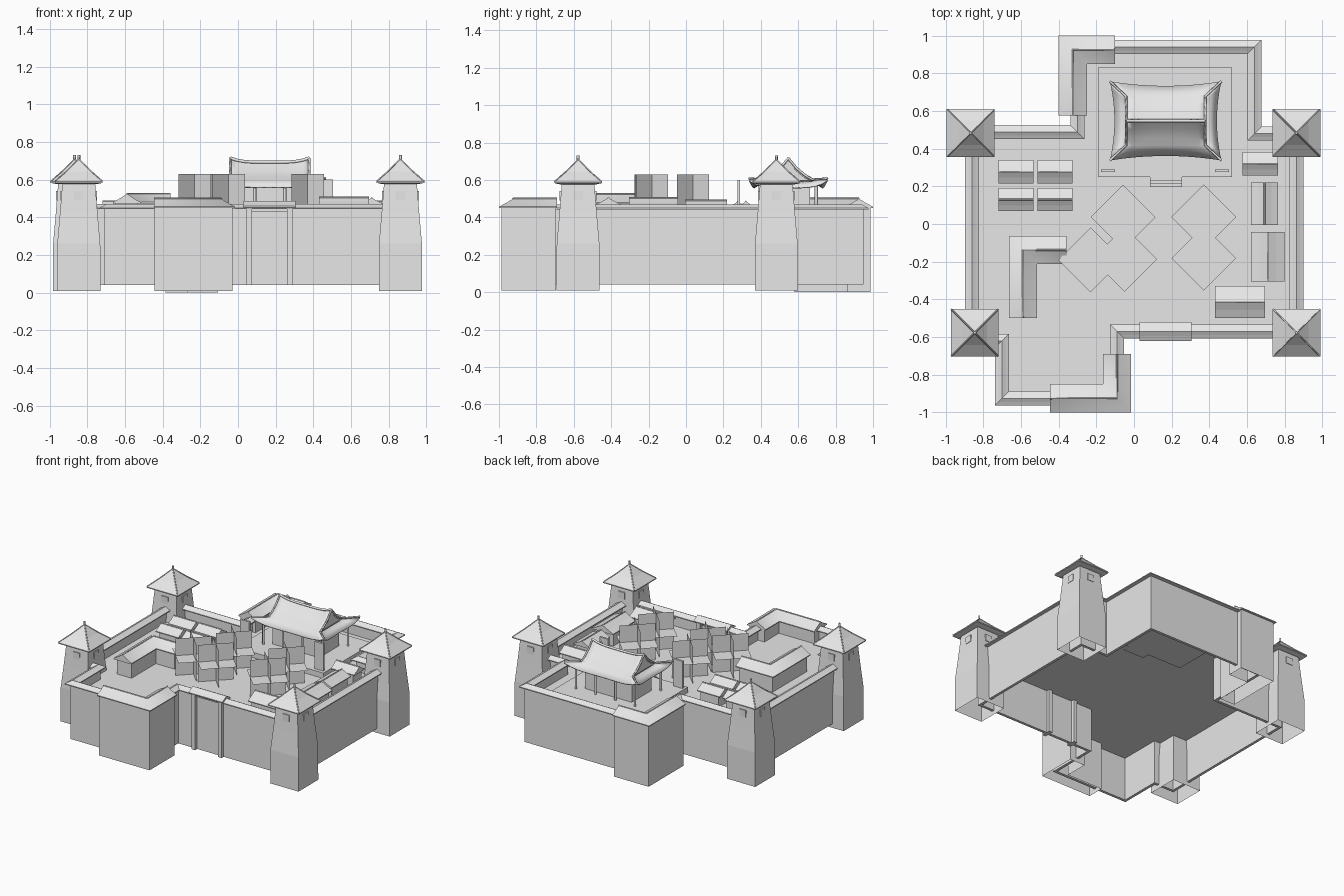
import bpy, bmesh
from mathutils import Vector

cube = bpy.data.objects.get("Cube")
if cube:
    bpy.data.objects.remove(cube)

GREY = bpy.data.materials.new("plain_grey")
GREY.use_nodes = True
GREY.diffuse_color = (0.8, 0.8, 0.8, 1)
GREY.node_tree.nodes["Principled BSDF"].inputs["Base Color"].default_value = (0.8, 0.8, 0.8, 1)

GROUND = 0.36


def finish(name, bm, smooth=0):
    bmesh.ops.remove_doubles(bm, verts=bm.verts, dist=0.0005)
    bmesh.ops.recalc_face_normals(bm, faces=bm.faces)
    me = bpy.data.meshes.new(name)
    bm.to_mesh(me)
    bm.free()
    me.materials.append(GREY)
    ob = bpy.data.objects.new(name, me)
    bpy.context.collection.objects.link(ob)
    if smooth:
        bpy.ops.object.select_all(action='DESELECT')
        ob.select_set(True)
        bpy.context.view_layer.objects.active = ob
        bpy.ops.object.shade_smooth_by_angle(angle=smooth)
    return ob


def box(name, x0, x1, y0, y1, z0, z1):
    bm = bmesh.new()
    bmesh.ops.create_cube(bm, size=1)
    for v in bm.verts:
        v.co = ((x0 + x1) / 2 + v.co.x * (x1 - x0),
                (y0 + y1) / 2 + v.co.y * (y1 - y0),
                (z0 + z1) / 2 + v.co.z * (z1 - z0))
    return finish(name, bm)


def sweep(name, path, section, loop=False, closed=True, smooth=0):
    """Carry a (side, height) section along a flat path with mitred corners."""
    bm = bmesh.new()
    pts = [Vector(p) for p in path]
    n, m = len(pts), len(section)
    rings = []
    for i, p in enumerate(pts):
        dirs = []
        if loop or i > 0:
            dirs.append((p - pts[i - 1]).normalized())
        if loop or i < n - 1:
            dirs.append((pts[(i + 1) % n] - p).normalized())
        sides = [Vector((-d.y, d.x)) for d in (dirs[0], dirs[-1])]
        mitre = (sides[0] + sides[1]) / (1 + sides[0].dot(sides[1]))
        rings.append([bm.verts.new((*(p + mitre * o), z)) for o, z in section])
    for i in range(n if loop else n - 1):
        a, b = rings[i], rings[(i + 1) % n]
        for j in range(m if closed else m - 1):
            k = (j + 1) % m
            bm.faces.new((a[j], a[k], b[k], b[j]))
    if not loop:
        bm.faces.new(rings[0])
        bm.faces.new(rings[-1])
    return finish(name, bm, smooth)


def tube(name, pts, r):
    cu = bpy.data.curves.new(name, 'CURVE')
    cu.dimensions = '3D'
    cu.bevel_depth = r
    cu.bevel_resolution = 0
    cu.use_fill_caps = True
    sp = cu.splines.new('POLY')
    sp.points.add(len(pts) - 1)
    for q, p in zip(sp.points, pts):
        q.co = (*p, 1)
    cu.materials.append(GREY)
    bpy.context.collection.objects.link(bpy.data.objects.new(name, cu))


def gable(w, eave, ridge):
    mid = eave + (ridge - eave) * 0.45
    return [(-w, eave), (-w / 2, mid), (0, ridge), (w / 2, mid), (w, eave),
            (w, eave - 0.007), (-w, eave - 0.007)]


def building(name, path, w, base, eave, ridge, inset=0.02, smooth=0):
    """Gabled roof over a slightly narrower body that is open below."""
    sweep(name + "_roof", path, gable(w, eave, ridge), smooth=smooth)
    pts = [Vector(p) for p in path]
    a = pts[0] + (pts[1] - pts[0]).normalized() * inset
    b = pts[-1] + (pts[-2] - pts[-1]).normalized() * inset
    h = w - 0.014
    sweep(name + "_body", [a] + pts[1:-1] + [b],
          [(-h, base), (-h, eave), (h, eave), (h, base)], closed=False)
    tube(name + "_ridge", [(*p, ridge) for p in pts], 0.005)


# Raised ground and the enclosing wall with its coping
OUTLINE = [(0.862, 0.48), (0.64, 0.48), (0.64, 0.94), (-0.3, 0.94), (-0.3, 0.488),
           (-0.86, 0.488), (-0.86, -0.62), (-0.7, -0.62), (-0.7, -0.925),
           (-0.09, -0.925), (-0.09, -0.57), (0.862, -0.57)]
bm = bmesh.new()
bm.faces.new([bm.verts.new((x, y, GROUND)) for x, y in OUTLINE])
ground = finish("ground", bm)
if ground.data.polygons[0].normal.z < 0:
    ground.data.flip_normals()
sweep("wall", OUTLINE, [(-0.01, 0.04), (-0.01, 0.45), (0.01, 0.45), (0.01, 0.04)], loop=True)
sweep("wall_coping", OUTLINE, gable(0.037, 0.45, 0.47), loop=True)

# Corner bastions
building("front_bastion", [(-0.09, -0.69), (-0.09, -0.925), (-0.447, -0.925)],
         0.075, 0.01, 0.457, 0.5, 0.005, smooth=1.0)
building("back_bastion", [(-0.325, 0.575), (-0.325, 0.925), (-0.10, 0.925)],
         0.075, 0.0, 0.457, 0.5, 0.005, smooth=1.0)

# Gate in the front wall
sweep("gate_roof", [(0.03, -0.57), (0.305, -0.57)], gable(0.05, 0.46, 0.487))
for side, x in (("right", 0.06), ("left", 0.275)):
    box("gate_post_" + side, x - 0.014, x + 0.014, -0.605, -0.535, 0.04, 0.46)
box("gate_lintel", 0.06, 0.275, -0.595, -0.545, 0.43, 0.46)


# Watch towers
def tower(name, cx, cy):
    def stack(part, levels):
        bm = bmesh.new()
        rings = [[bm.verts.new((cx + sx * h, cy + sy * h, z))
                  for sx, sy in ((-1, -1), (1, -1), (1, 1), (-1, 1))] for h, z in levels]
        for a, b in zip(rings, rings[1:]):
            for j in range(4):
                bm.faces.new((a[j], a[j - 1], b[j - 1], b[j]))
        finish(name + part, bm)

    stack("_body", [(0.115, 0.01), (0.114, 0.26), (0.1, 0.42), (0.087, 0.58)])
    stack("_roof", [(0.0, 0.577), (0.1, 0.577), (0.127, 0.583), (0.127, 0.59),
                    (0.065, 0.643), (0.002, 0.71)])
    tube(name + "_finial", [(cx, cy, 0.7), (cx, cy, 0.73)], 0.008)
    for sx in (-1, 1):
        for sy in (-1, 1):
            tube(name + "_hip", [(cx + sx * h, cy + sy * h, z)
                                 for h, z in ((0.125, 0.592), (0.065, 0.645), (0.0, 0.71))], 0.004)
        d = 0.094 * sx
        box(name + "_window", cx - 0.026, cx + 0.026, cy + d - 0.004, cy + d + 0.004, 0.49, 0.54)
        box(name + "_window", cx + d - 0.004, cx + d + 0.004, cy - 0.026, cy + 0.026, 0.49, 0.54)


tower("back_right_tower", -0.867, 0.483)
tower("back_left_tower", 0.862, 0.483)
tower("front_left_tower", 0.862, -0.577)
tower("front_right_tower", -0.845, -0.577)

# Houses inside the wall
building("corner_house", [(-0.357, -0.138), (-0.59, -0.138), (-0.59, -0.5)],
         0.074, GROUND, 0.48, 0.525, smooth=1.0)
for x in (-0.718, -0.512):
    for y in (0.277, 0.13):
        building("small_house", [(x, y), (x + 0.185, y)], 0.062, GROUND, 0.448, 0.485)
building("side_house", [(0.575, 0.32), (0.765, 0.32)], 0.063, GROUND, 0.448, 0.485)
building("side_house", [(0.693, 0.22), (0.693, -0.005)], 0.072, GROUND, 0.455, 0.49)
building("side_house", [(0.71, -0.043), (0.71, -0.305)], 0.088, GROUND, 0.46, 0.503)
building("front_house", [(0.43, -0.415), (0.695, -0.415)], 0.085, GROUND, 0.46, 0.505)

# Great hall on its platform
CX, CY, FLOOR = 0.168, 0.547, 0.4
box("hall_platform", -0.19, 0.52, 0.25, 0.83, GROUND - 0.006, FLOOR)
for i in range(3):
    box("platform_step", 0.085, 0.255, 0.25 - 0.018 * (i + 1), 0.251, GROUND - 0.006, FLOOR - 0.012 * i)
box("hall_body", CX - 0.19, CX + 0.19, CY - 0.115, CY + 0.115, FLOOR, 0.585)
for x in (-0.24, -0.08, 0.08, 0.24):
    for y in (-0.15, 0.15):
        tube("hall_column", [(CX + x, CY + y, FLOOR), (CX + x, CY + y, 0.575)], 0.009)
for x in (-0.175, 0.43):
    box("standing_slab", x, x + 0.073, 0.275, 0.29, FLOOR, 0.6)

# Hall roof rows: half width, half depth, height, end lift, middle pull-in
ROWS = [(0.21, 0.0, 0.688, 0.022, 0), (0.21, 0.045, 0.645, 0.012, 0),
        (0.21, 0.09, 0.615, 0.005, 0), (0.21, 0.13, 0.597, 0, 0),
        (0.296, 0.21, 0.562, 0.04, 0.024)]
U = [i / 6 - 1 for i in range(13)]


def slope(row, u):
    xh, yh, z, lift, pull = row
    return Vector((xh * u, yh - pull * (1 - u * u), z + lift * u ** 4))


def skirt(row, u):
    xh, yh, z, lift, pull = row
    return Vector((xh - pull * (1 - u * u), yh * u, z + lift * u ** 4))


def patch(bm, func, rows, sx, sy):
    grid = [[bm.verts.new((CX + sx * c.x, CY + sy * c.y, c.z))
             for c in (func(r, u) for u in U)] for r in rows]
    for a, b in zip(grid, grid[1:]):
        for j in range(len(U) - 1):
            bm.faces.new((a[j], a[j + 1], b[j + 1], b[j]))


bm = bmesh.new()
for s in (-1, 1):
    patch(bm, slope, ROWS, 1, s)
    patch(bm, skirt, ROWS[3:], s, 1)
roof = finish("hall_roof", bm, 0.6)
mod = roof.modifiers.new("thickness", 'SOLIDIFY')
mod.thickness = 0.008

tube("hall_ridge", [(CX + p.x, CY, p.z + 0.004) for p in (slope(ROWS[0], u) for u in U)], 0.009)
for sx in (-1, 1):
    # Gable end closing the upper roof
    ends = [slope(r, 1) for r in ROWS[:4]]
    outline = [(p.x, p.y, p.z) for p in ends] + [(p.x, -p.y, p.z) for p in ends[:0:-1]]
    bm = bmesh.new()
    bm.faces.new([bm.verts.new((CX + sx * (x - 0.004), CY + y, z)) for x, y, z in outline])
    finish("hall_gable", bm)
    for sy in (-1, 1):
        tube("hall_hip", [(CX + sx * p.x, CY + sy * p.y, p.z + 0.005)
                          for p in (slope(r, 1) for r in ROWS)], 0.007)

# Trees as crossed flat cards
TREES = [(-0.058, 0.037), (-0.23, -0.19), (-0.05, -0.187), (0.37, 0.037), (0.37, -0.182)]
for x, y in TREES:
    bm = bmesh.new()
    d = 0.086
    for s in (-1, 1):
        bm.faces.new([bm.verts.new((x + a * d, y + s * a * d, z))
                      for a, z in ((-1, GROUND), (1, GROUND), (1, 0.63), (-1, 0.63))])
    bm.faces.new([bm.verts.new((x + a * d * 2, y + b * d * 2, 0.505))
                  for a, b in ((1, 0), (0, 1), (-1, 0), (0, -1))])
    finish("tree_cards", bm)
